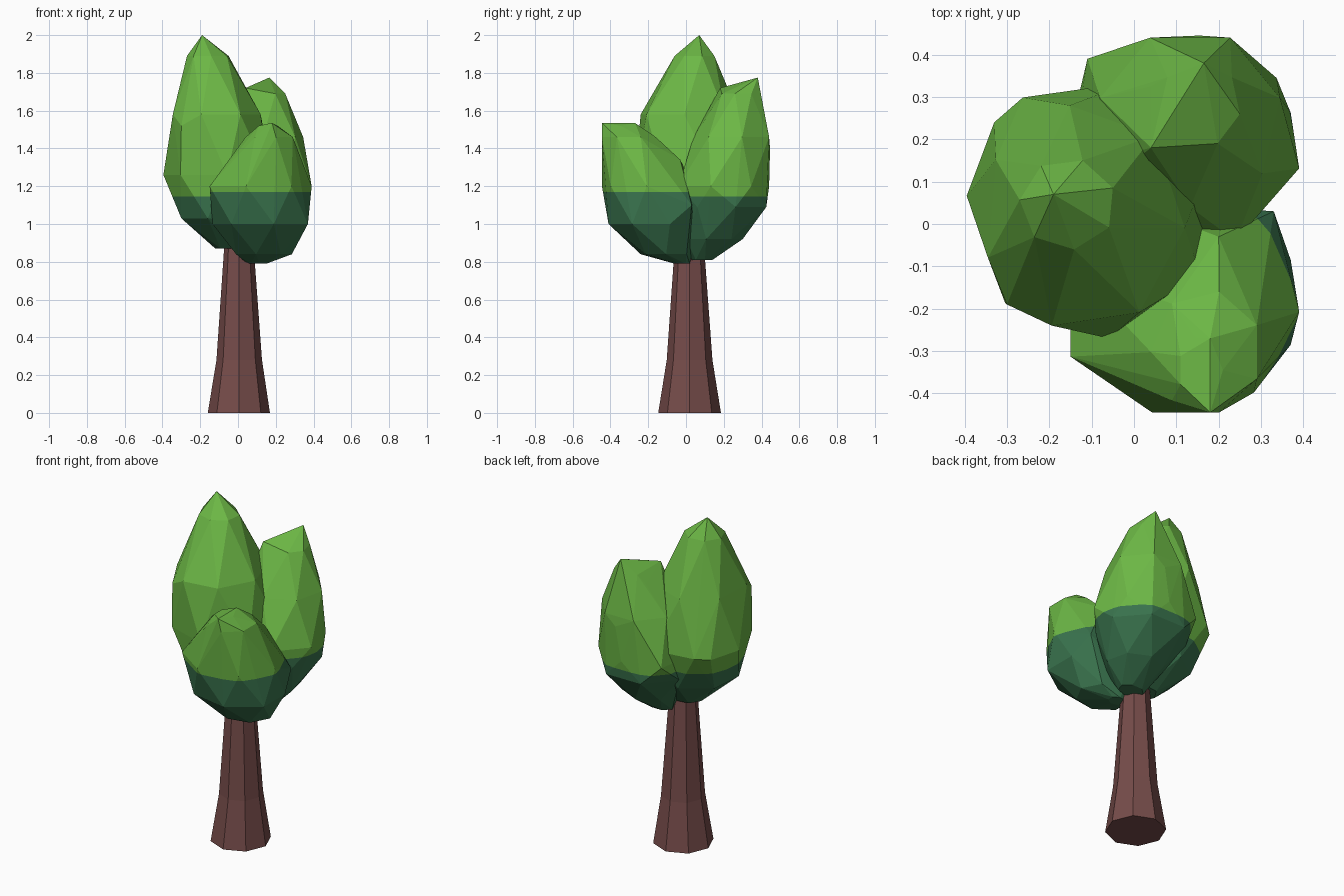
import bpy, bmesh, math

if "Cube" in bpy.data.objects:
    bpy.data.objects.remove(bpy.data.objects["Cube"])


def material(name, rgb):
    m = bpy.data.materials.new(name)
    m.diffuse_color = (*rgb, 1)
    m.use_nodes = True
    m.node_tree.nodes["Principled BSDF"].inputs["Base Color"].default_value = m.diffuse_color
    return m


LEAF = material("leaf_green", (0.150, 0.475, 0.060))
SHADE = material("deep_green", (0.042, 0.175, 0.076))
BARK = material("bark_brown", (0.180, 0.072, 0.068))


def ring(z, x0, x1, y0, y1, sides, phase):
    """Polygon at height z stretched to fill the given x and y extents."""
    ang = [2 * math.pi * (i + phase) / sides for i in range(sides)]
    cs, sn = [math.cos(a) for a in ang], [math.sin(a) for a in ang]

    def fit(v, vals, lo, hi):
        return lo + (v - min(vals)) / (max(vals) - min(vals)) * (hi - lo)
    return [(fit(c, cs, x0, x1), fit(s, sn, y0, y1), z) for c, s in zip(cs, sn)]


def finish(bm, name, mats):
    bmesh.ops.recalc_face_normals(bm, faces=bm.faces[:])
    me = bpy.data.meshes.new(name)
    bm.to_mesh(me)
    bm.free()
    for m in mats:
        me.materials.append(m)
    ob = bpy.data.objects.new(name, me)
    bpy.context.collection.objects.link(ob)
    return ob


def foliage(name, rings, phase, split, extra):
    """Faceted convex clump: staggered rings plus tips, dark below split height."""
    bm = bmesh.new()
    for i, r in enumerate(rings):
        for p in ring(*r, 7, phase + 0.5 * (i % 2)):
            bm.verts.new(p)
    for p in extra:
        bm.verts.new(p)
    res = bmesh.ops.convex_hull(bm, input=bm.verts[:])
    loose = {g for g in res["geom_interior"] + res["geom_unused"]
             if isinstance(g, bmesh.types.BMVert)}
    bmesh.ops.delete(bm, geom=list(loose), context="VERTS")
    bmesh.ops.bisect_plane(bm, geom=bm.verts[:] + bm.edges[:] + bm.faces[:],
                           plane_co=(0, 0, split), plane_no=(0, 0, 1))
    for f in bm.faces:
        f.material_index = int(f.calc_center_median().z < split)
    finish(bm, name, [LEAF, SHADE])


# Trunk: eight-sided loft flaring at the foot
bm = bmesh.new()
loops = [[bm.verts.new(p) for p in ring(*r, 8, 0)] for r in (
    (0.00, -0.16, 0.169, -0.147, 0.185),
    (0.28, -0.114, 0.127, -0.102, 0.14),
    (0.85, -0.075, 0.085, -0.062, 0.098),
    (1.00, -0.065, 0.075, -0.05, 0.088))]
for a, b in zip(loops, loops[1:]):
    for i in range(8):
        j = (i + 1) % 8
        bm.faces.new((a[i], a[j], b[j], b[i]))
bm.faces.new(loops[0][::-1])
bm.faces.new(loops[-1])
finish(bm, "trunk", [BARK])

# Foliage rings: z, x min, x max, y min, y max; then corner points
foliage("tall_left_foliage", [
    (1.89, -0.27, -0.05, -0.06, 0.15),
    (1.58, -0.345, 0.12, -0.24, 0.28),
    (1.26, -0.395, 0.18, -0.27, 0.335),
    (1.03, -0.30, 0.13, -0.21, 0.25),
    (0.87, -0.12, 0.05, -0.06, 0.10)], 0.4, 1.145,
    [(-0.19, 0.07, 2.0), (-0.30, -0.19, 1.52), (-0.33, 0.24, 1.25)])

foliage("back_right_foliage", [
    (1.69, 0.06, 0.25, 0.19, 0.385),
    (1.46, -0.08, 0.345, 0.04, 0.44),
    (1.20, -0.15, 0.39, -0.04, 0.44),
    (1.09, -0.14, 0.37, -0.03, 0.425),
    (0.92, -0.03, 0.28, 0.0, 0.30),
    (0.81, 0.02, 0.17, 0.03, 0.14)], -0.25, 1.145,
    [(0.165, 0.38, 1.775), (0.155, 0.445, 1.40), (-0.11, 0.39, 1.20),
     (0.04, 0.18, 1.72), (0.04, 0.325, 1.64), (0.31, 0.36, 1.25)])

foliage("front_foliage", [
    (1.52, 0.11, 0.21, -0.42, -0.27),
    (1.46, 0.04, 0.29, -0.445, -0.16),
    (1.20, -0.15, 0.39, -0.445, 0.03),
    (1.00, -0.135, 0.37, -0.41, 0.04),
    (0.84, -0.01, 0.285, -0.24, 0.03),
    (0.79, 0.05, 0.15, -0.06, 0.02)], 0, 1.17,
    [(0.18, -0.445, 1.535), (0.18, -0.27, 1.535),
     (0.20, -0.03, 1.34), (0.33, 0.03, 1.10)])
